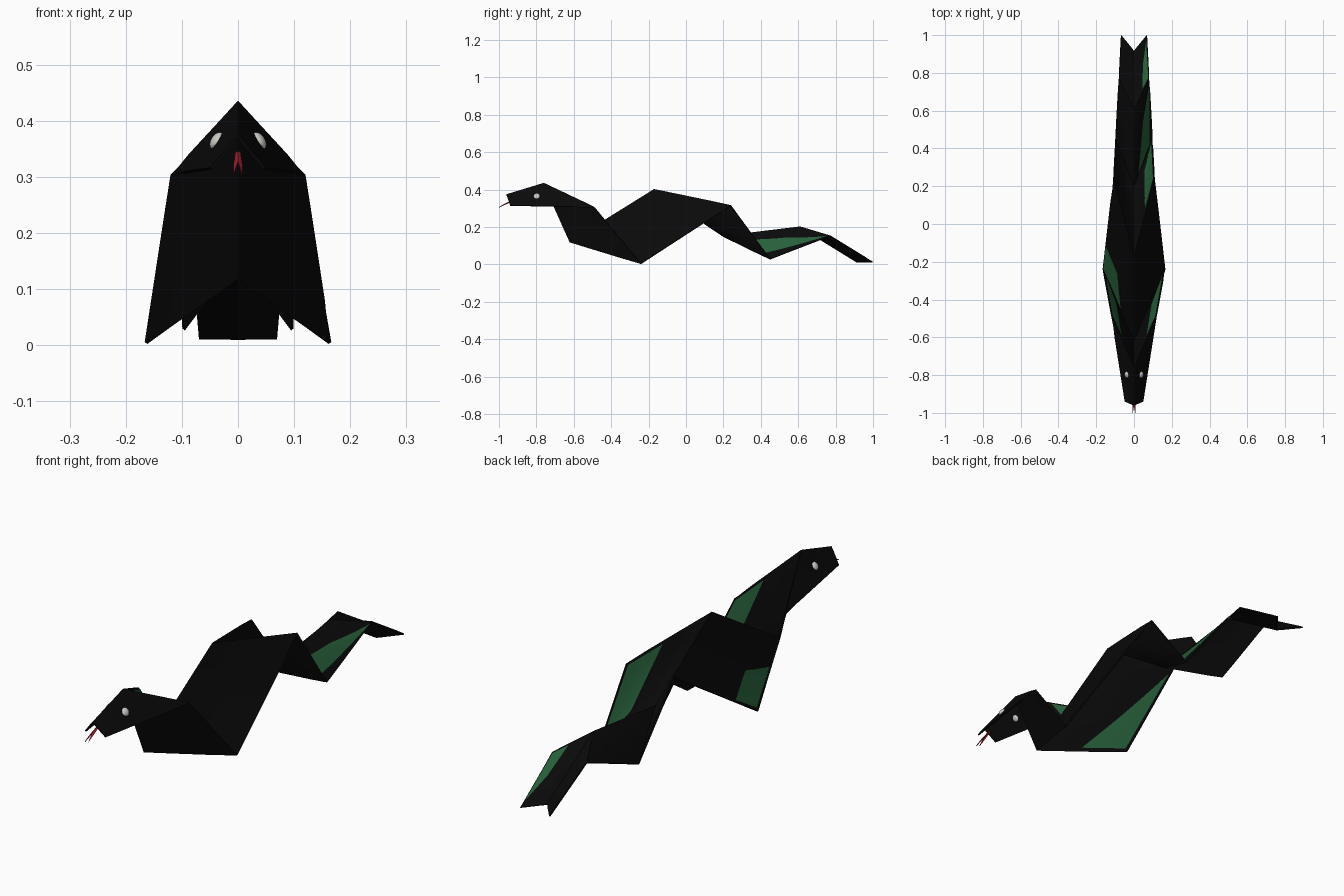
import bpy, bmesh
from mathutils import Vector

if "Cube" in bpy.data.objects:
    bpy.data.objects.remove(bpy.data.objects["Cube"])


def material(name, rgb):
    m = bpy.data.materials.new(name)
    m.diffuse_color = (*rgb, 1)
    m.use_nodes = True
    m.node_tree.nodes["Principled BSDF"].inputs["Base Color"].default_value = m.diffuse_color
    return m


BLACK = material("black_paper", (0.003, 0.003, 0.003))
GREEN = material("green_paper", (0.02, 0.115, 0.042))
WHITE = material("eye_white", (0.6, 0.6, 0.56))
RED = material("tongue_red", (0.3, 0.015, 0.025))

# Zigzag centre crease (y, z) and the outer hem (x, y, z) of the folded strip
CENTRE = [(-0.96, 0.372), (-0.76, 0.433), (-0.62, 0.12), (-0.17, 0.40),
          (0.20, 0.15), (0.61, 0.20), (0.915, 0.012)]
HEM = [(0.047, -0.94, 0.315), (0.118, -0.49, 0.305), (0.164, -0.24, 0.004),
       (0.108, 0.24, 0.315), (0.097, 0.45, 0.028), (0.08, 0.77, 0.152),
       (0.068, 0.998, 0.012)]


def point(panel, u, v, side):
    """Position on a panel: u along the strip, v from crease to hem."""
    c0, c1 = (Vector((0, *CENTRE[panel + i])) for i in (0, 1))
    e0, e1 = (Vector(HEM[panel + i]) for i in (0, 1))
    p = c0.lerp(c1, u).lerp(e0.lerp(e1, u), v)
    p.x *= side
    return p


def normal(panel, u, v, side):
    """Upward facing unit normal of a panel."""
    du = point(panel, u + 0.01, v, side) - point(panel, u - 0.01, v, side)
    dv = point(panel, u, v + 0.01, side) - point(panel, u, v - 0.01, side)
    n = du.cross(dv).normalized()
    return n if n.z > 0 else -n


def add_grid(bm, place, n):
    """Grid of faces over the unit square."""
    rows = [[bm.verts.new(place(i / n, j / n)) for j in range(n + 1)]
            for i in range(n + 1)]
    for i in range(n):
        for j in range(n):
            bm.faces.new((rows[i][j], rows[i + 1][j],
                          rows[i + 1][j + 1], rows[i][j + 1]))


def finish(bm, name, mat, thickness=0):
    bmesh.ops.remove_doubles(bm, verts=bm.verts, dist=0.0001)
    bmesh.ops.recalc_face_normals(bm, faces=bm.faces)
    me = bpy.data.meshes.new(name)
    bm.to_mesh(me)
    bm.free()
    me.materials.append(mat)
    ob = bpy.data.objects.new(name, me)
    bpy.context.collection.objects.link(ob)
    if thickness:
        mod = ob.modifiers.new("thickness", 'SOLIDIFY')
        mod.thickness = thickness
        mod.offset = 0
    return ob


# Folded paper body, both wings of every panel
bm = bmesh.new()
for panel in range(len(HEM) - 1):
    for side in (-1, 1):
        add_grid(bm, lambda u, v: point(panel, u, v, side), 4)
finish(bm, "folded_body", BLACK, 0.006)


# Green areas: panel, wing, upper or lower face, corners in (u, v)
def patch(name, panel, side, face, corners):
    a, b, c, d = (Vector(p) for p in corners)

    def place(s, t):
        u, v = a.lerp(d, s).lerp(b.lerp(c, s), t)
        return point(panel, u, v, side) + normal(panel, u, v, side) * face * 0.0055

    bm = bmesh.new()
    add_grid(bm, place, 5)
    finish(bm, name, GREEN)


for side, label in ((-1, "left"), (1, "right")):
    patch("neck_patch_" + label, 1, side, 1,
          [(.03, .56), (.03, .98), (.95, .98), (.8, .62)])
patch("body_patch_upper", 2, -1, 1, [(.03, .4), (.03, .97), (.28, .98), (.3, .57)])
patch("body_patch_lower", 2, -1, -1, [(.03, .48), (.03, .97), (.68, .98), (.34, .72)])
patch("rear_fold_patch", 3, 1, 1, [(.03, .57), (.03, .98), (.96, .98), (.75, .6)])
patch("rear_side_patch", 4, 1, 1, [(.05, .2), (.05, .8), (.96, .97), (.6, .5)])
patch("tail_patch", 5, 1, 1, [(.03, .58), (.03, .97), (.88, .97), (.5, .68)])

# Eyes, flattened ovals lying on the head panels
for side, label in ((-1, "left"), (1, "right")):
    n = normal(0, 0.5, 0.43, side)
    bpy.ops.mesh.primitive_uv_sphere_add(segments=20, ring_count=12, radius=1,
                                         location=point(0, 0.5, 0.43, side) + n * 0.003)
    eye = bpy.context.object
    eye.name = "eye_" + label
    eye.scale = (0.017, 0.017, 0.010)
    eye.rotation_euler = n.to_track_quat('Z', 'Y').to_euler()
    eye.data.materials.append(WHITE)
    bpy.ops.object.shade_smooth()

# Forked tongue
bm = bmesh.new()
for side in (-1, 1):
    outline = [(0, -0.92, .345), (.004 * side, -0.92, .342),
               (.007 * side, -0.965, .322), (.007 * side, -1.0, .305),
               (0, -0.965, .326)]
    bm.faces.new([bm.verts.new(p) for p in outline])
finish(bm, "forked_tongue", RED, 0.003)
